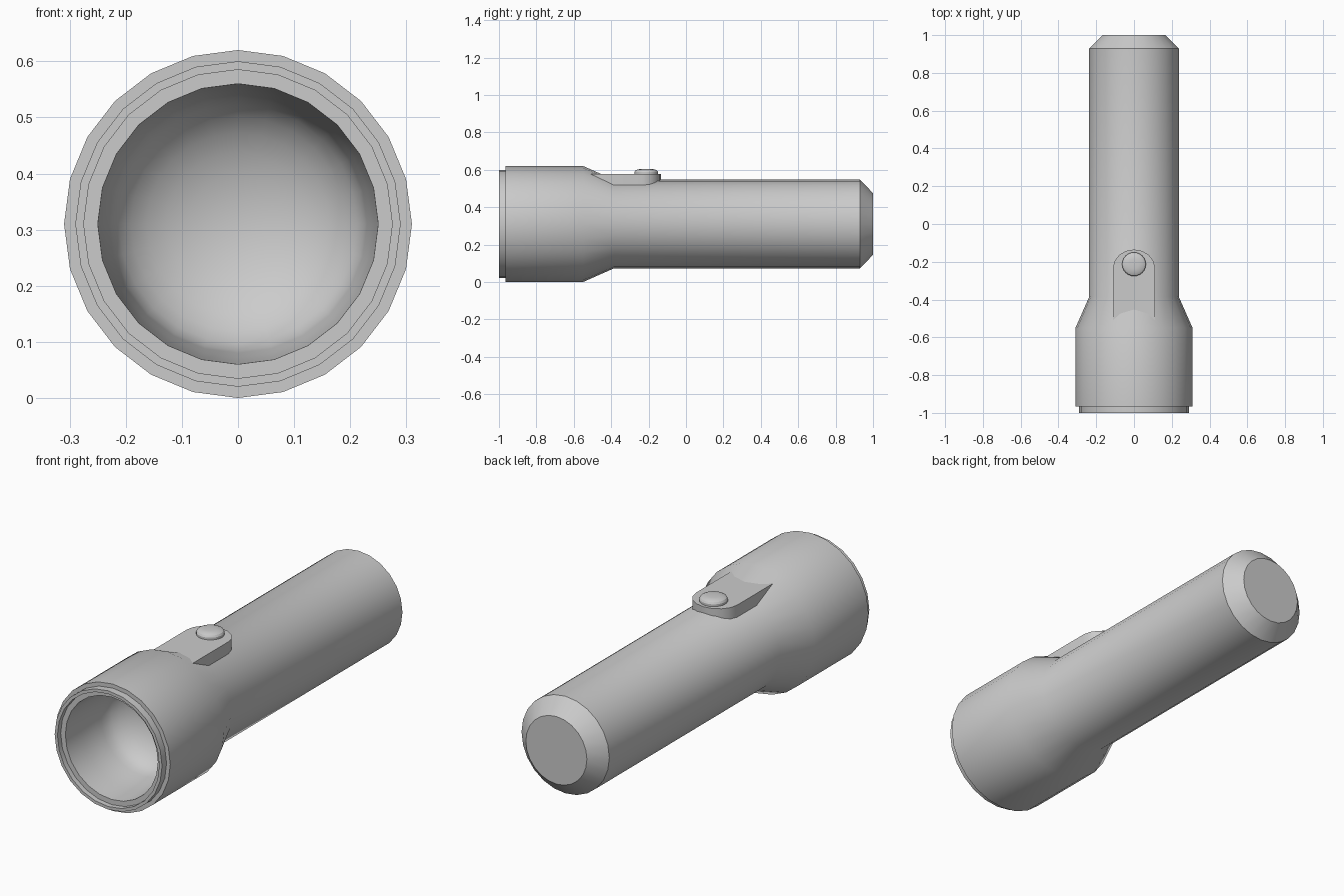
import bpy, bmesh
from math import sin, cos, pi, radians

if "Cube" in bpy.data.objects:
    bpy.data.objects.remove(bpy.data.objects["Cube"])

AXIS_Z = 0.31


def finish(bm, name):
    bmesh.ops.remove_doubles(bm, verts=bm.verts, dist=1e-5)
    bmesh.ops.recalc_face_normals(bm, faces=bm.faces)
    me = bpy.data.meshes.new(name)
    bm.to_mesh(me)
    bm.free()
    ob = bpy.data.objects.new(name, me)
    bpy.context.collection.objects.link(ob)
    bpy.ops.object.select_all(action='DESELECT')
    ob.select_set(True)
    bpy.context.view_layer.objects.active = ob
    bpy.ops.object.shade_smooth_by_angle(angle=radians(30))
    return ob


def lathe(name, profile, place, sides=24):
    """Spin (radius, height) pairs; place maps (u, v, height) to a point."""
    bm = bmesh.new()
    rings = [[bm.verts.new(place(r * cos(2 * pi * i / sides), r * sin(2 * pi * i / sides), h))
              for i in range(sides)] for r, h in profile]
    for a, b in zip(rings, rings[1:]):
        for i in range(sides):
            j = (i + 1) % sides
            bm.faces.new((a[i], a[j], b[j], b[i]))
    for (r, h), ring in ((profile[0], rings[0]), (profile[-1], rings[-1])):
        if r > 0.001:
            bm.faces.new(ring)
    return finish(bm, name)


def along_y(u, v, h):
    return (u, h, AXIS_Z + v)


# Casing: tail cap, barrel, flared head, front lip and recess
casing = [(0.165, 1.0), (0.237, 0.93), (0.237, -0.385), (0.31, -0.55),
          (0.31, -0.965), (0.29, -0.965), (0.29, -1.0), (0.275, -1.0),
          (0.275, -0.975), (0.25, -0.975)]
# Reflector: slightly tapered wall running into a rounded bowl
reflector = [(0.245, -0.86), (0.238, -0.78)]
reflector += [(0.23 * cos(t * pi / 16), -0.73 + 0.15 * sin(t * pi / 16)) for t in range(8)]
reflector += [(0.0, -0.58)]
lathe("flashlight_body", casing + reflector, along_y)

# Switch pad: straight sides with a rounded rear end
W, Y0, Y1 = 0.112, -0.235, -0.52
outline = [(W, Y1)] + [(W * cos(pi * i / 8), Y0 + 0.1 * sin(pi * i / 8)) for i in range(9)] + [(-W, Y1)]
bm = bmesh.new()
face = bm.faces.new([bm.verts.new((x, y, 0.577)) for x, y in outline])
ext = bmesh.ops.extrude_face_region(bm, geom=[face])
for v in ext["geom"]:
    if isinstance(v, bmesh.types.BMVert):
        v.co.z = 0.50
finish(bm, "switch_pad")

# Push button with a rounded top edge
button = [(0.063, 0.56), (0.063, 0.588), (0.058, 0.596), (0.046, 0.602), (0.025, 0.604), (0.0, 0.605)]
lathe("switch_button", button, lambda u, v, h: (u, v - 0.213, h))
